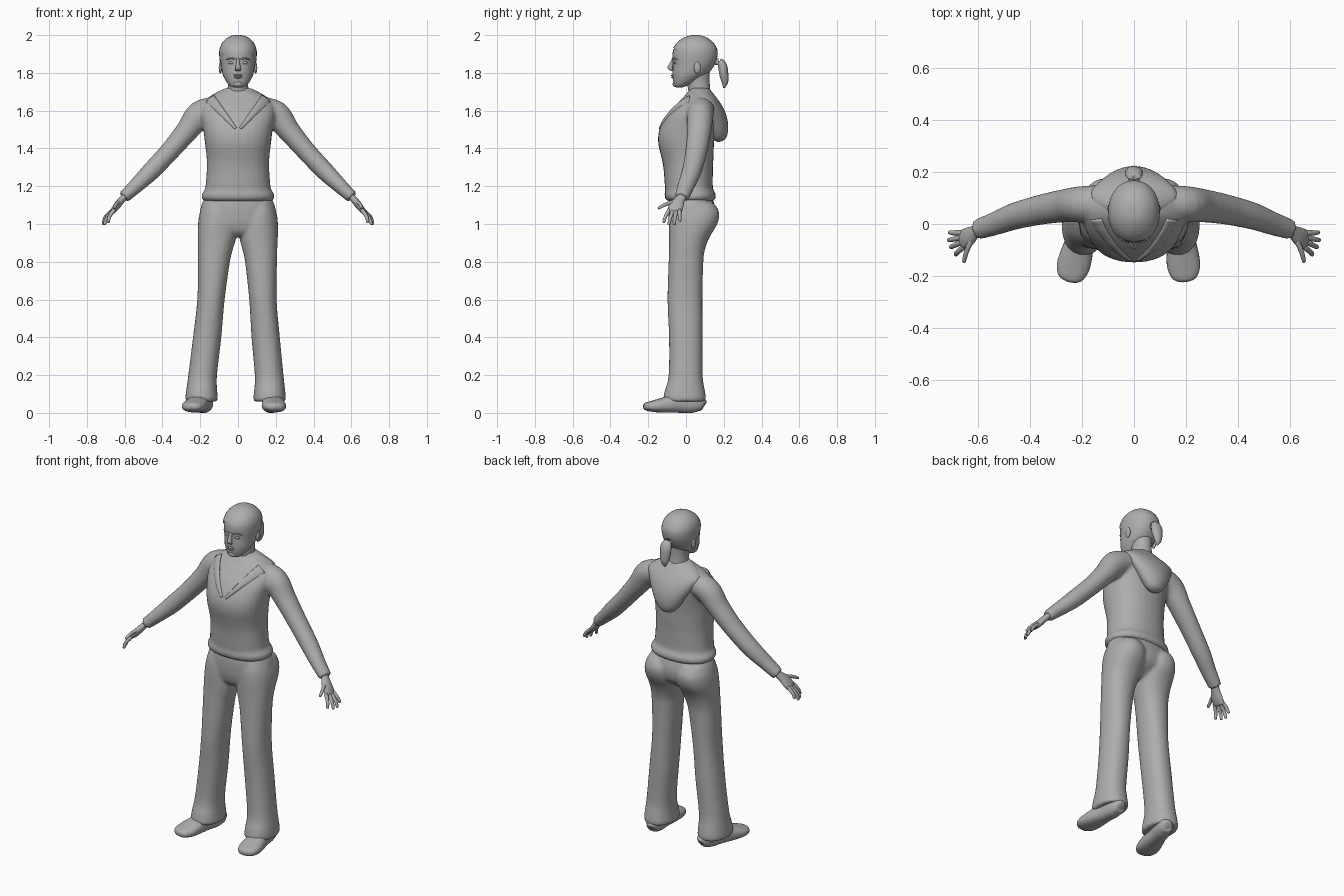
import bpy, bmesh, math
from mathutils import Vector
from mathutils.bvhtree import BVHTree

grey = bpy.data.materials.new("clay_grey")
grey.diffuse_color = (0.42, 0.42, 0.42, 1)
X, Y, Z = Vector((1, 0, 0)), Vector((0, 1, 0)), Vector((0, 0, 1))


def finish(name, bm):
    bmesh.ops.recalc_face_normals(bm, faces=bm.faces)
    me = bpy.data.meshes.new(name)
    for f in bm.faces:
        f.smooth = True
    bm.to_mesh(me)
    bm.free()
    me.materials.append(grey)
    ob = bpy.data.objects.new(name, me)
    bpy.context.collection.objects.link(ob)
    return ob


def smooth_rows(rows, steps):
    """Catmull-Rom through rows of numbers."""
    out = []
    for i in range(len(rows) - 1):
        p0, p1, p2, p3 = (rows[max(i - 1, 0)], rows[i], rows[i + 1], rows[min(i + 2, len(rows) - 1)])
        for s in range(steps):
            t = s / steps
            out.append([0.5 * (2 * b + (c - a) * t + (2 * a - 5 * b + 4 * c - d) * t * t
                               + (3 * b - a - 3 * c + d) * t ** 3) for a, b, c, d in zip(p0, p1, p2, p3)])
    return out + [list(rows[-1])]


def loft(name, rows, ref=None, n=28, steps=4, power=2.0, bm=None, mirror=1):
    """Skin rows of (x, y, z, rx, ry); ref turns rings along the path, ry lying along ref."""
    own = bm is None
    bm = bm or bmesh.new()
    rows = smooth_rows(rows, steps)
    rings = []
    for i, (x, y, z, rx, ry) in enumerate(rows):
        u, v = X, Y
        if ref:
            t = (Vector(rows[min(i + 1, len(rows) - 1)][:3]) - Vector(rows[max(i - 1, 0)][:3])).normalized()
            v = (ref - t * t.dot(ref)).normalized()
            u = v.cross(t)
        ring = []
        for k in range(n):
            c, s = math.cos(k * math.tau / n), math.sin(k * math.tau / n)
            c, s = (math.copysign(abs(w) ** (2 / power), w) for w in (c, s))
            p = Vector((x, y, z)) + u * max(rx, .001) * c + v * max(ry, .001) * s
            ring.append(bm.verts.new((p.x * mirror, p.y, max(p.z, 0))))
        rings.append(ring)
    for a, b in zip(rings, rings[1:]):
        for k in range(n):
            bm.faces.new((a[k], a[(k + 1) % n], b[(k + 1) % n], b[k]))
    bm.faces.new(rings[0])
    bm.faces.new(rings[-1])
    return finish(name, bm) if own else bm


def stack(rows):
    """(z, half width, front y, back y) to loft rows."""
    return [(0, (f + b) / 2, z, w, (b - f) / 2) for z, w, f, b in rows]


def blend(ob, voxel, rounds):
    m = ob.modifiers.new("fuse", 'REMESH')
    m.mode, m.voxel_size, m.use_smooth_shade = 'VOXEL', voxel, True
    s = ob.modifiers.new("soften", 'SMOOTH')
    s.factor, s.iterations = 0.5, rounds


def ball(name, loc, size):
    bm = bmesh.new()
    bmesh.ops.create_uvsphere(bm, u_segments=20, v_segments=12, radius=1)
    for v in bm.verts:
        v.co = Vector(a * b for a, b in zip(v.co, size)) + Vector(loc)
    return finish(name, bm)


# Sweater: torso with hem roll, plus both sleeves
torso = stack([(1.12, .172, -.09, .135), (1.132, .19, -.108, .155), (1.155, .193, -.114, .158),
               (1.178, .178, -.11, .147), (1.2, .172, -.112, .142), (1.3, .165, -.12, .143),
               (1.36, .167, -.132, .146), (1.42, .174, -.146, .148), (1.47, .18, -.147, .152),
               (1.52, .187, -.133, .158), (1.58, .198, -.098, .162), (1.63, .192, -.055, .16),
               (1.67, .158, -.015, .15), (1.7, .1, .01, .135), (1.712, .065, .02, .125)])
bm = loft("", torso, power=2.25, bm=bmesh.new())
chest = BVHTree.FromBMesh(bm)
sleeve = [(.11, .08, 1.615, .06, .07), (.2, .076, 1.58, .073, .07), (.27, .07, 1.493, .06, .064),
          (.36, .055, 1.387, .052, .058), (.46, .03, 1.28, .049, .052), (.54, 0, 1.202, .04, .045),
          (.585, -.015, 1.16, .035, .041), (.605, -.022, 1.142, .033, .038)]
for sd in (1, -1):
    loft("", sleeve, ref=Y, bm=bm, mirror=sd)
blend(finish("sweater", bm), .009, 5)

# Hood lying on the back, and folded V collar on the chest
loft("hood", stack([(1.435, .01, .165, .18), (1.45, .045, .14, .208), (1.49, .078, .12, .222),
                    (1.55, .112, .1, .22), (1.61, .148, .07, .2), (1.655, .168, .04, .172),
                    (1.69, .125, .02, .145), (1.715, .075, .02, .125), (1.72, .05, .03, .11)]))
for sd in (1, -1):
    rows = []
    for i in range(8):
        t = i / 7
        x, z = .012 + .135 * t, 1.505 + .155 * t
        hit = chest.ray_cast(Vector((x, -1, z)), Y)[0]
        rows.append((x, hit.y + .004, z, .008 + .022 * t, .011))
    loft("collar_fold", rows, ref=Y, n=16, mirror=sd)

# Trousers: pelvis and two flared legs
bm = loft("", stack([(1.165, .165, -.085, .13), (1.1, .194, -.093, .152), (1.05, .204, -.093, .158),
                     (1.0, .207, -.088, .145), (.96, .15, -.075, .1), (.935, .06, -.05, .06)]),
          power=2.2, bm=bmesh.new())
leg = [(1.11, .04, .18, -.07, .15), (1.06, .012, .203, -.085, .176), (1.0, .004, .212, -.09, .166),
       (.93, .008, .212, -.09, .125), (.87, .024, .21, -.09, .102), (.8, .04, .209, -.092, .092),
       (.6, .065, .21, -.098, .087), (.4, .08, .23, -.09, .088), (.2, .1, .252, -.092, .088),
       (.12, .098, .262, -.112, .1), (.075, .094, .266, -.12, .106), (.06, .1, .26, -.112, .1)]
for sd, lean in ((1, -.014), (-1, .014)):
    loft("", [((a + b) / 2 + lean * (1 - z), (f + k) / 2, z, (b - a) / 2, (k - f) / 2)
              for z, a, b, f, k in leg], power=2.2, bm=bm, mirror=sd)
blend(finish("trousers", bm), .009, 5)

# Shoes with flat soles, toes turned out
shoe = [(.095, .04, .015, .02), (.085, .045, .035, .035), (.04, .055, .046, .055), (-.03, .056, .05, .056),
        (-.1, .044, .06, .043), (-.16, .036, .064, .033), (-.2, .034, .052, .024),
        (-.217, .034, .034, .017), (-.224, .034, .008, .006)]
for sd, heel, toe in ((1, .168, .197), (-1, .165, .25)):
    loft("shoe", [(heel + (toe - heel) * (.09 - y) / .31, y, z, w, h) for y, z, w, h in shoe],
         ref=Z, power=2.4, mirror=sd)

# Hands: palm, four fingers and a thumb
digits = [((.655, -.088, 1.075), (.68, -.108, 1.04), (.687, -.118, 1.01)),
          ((.664, -.07, 1.068), (.695, -.084, 1.03), (.706, -.09, 1.0)),
          ((.667, -.052, 1.066), (.702, -.06, 1.03), (.714, -.062, 1.0)),
          ((.664, -.034, 1.072), (.698, -.034, 1.042), (.71, -.032, 1.018)),
          ((.625, -.06, 1.12), (.645, -.105, 1.105), (.655, -.143, 1.085))]
for sd in (1, -1):
    loft("palm", [(.59, -.015, 1.157, .018, .025), (.612, -.03, 1.132, .018, .026),
                  (.638, -.05, 1.1, .019, .038), (.662, -.06, 1.068, .014, .037),
                  (.668, -.062, 1.06, .006, .028)], ref=Y, n=20, mirror=sd)
    for i, (a, b, c) in enumerate(digits):
        end = tuple(q + (q - p) * .12 for p, q in zip(b, c))
        loft("thumb" if i == 4 else "finger",
             [(*a, .011, .011), (*b, .0095, .0095), (*c, .0075, .0075), (*end, .001, .001)],
             ref=X if i == 4 else Y, n=12, mirror=sd)

# Neck and head
loft("neck", [(0, .075, 1.66, .07, .06), (0, .07, 1.71, .056, .058), (0, .063, 1.76, .054, .062),
              (0, .06, 1.81, .06, .066)])
skull = stack([(1.722, .018, -.05, -.02), (1.73, .04, -.06, .0), (1.748, .058, -.066, .045),
               (1.775, .074, -.07, .085), (1.8, .083, -.072, .12), (1.84, .09, -.07, .148),
               (1.88, .095, -.072, .162), (1.92, .094, -.068, .162), (1.955, .08, -.045, .142),
               (1.98, .055, -.012, .112), (1.993, .028, .02, .08), (1.996, .004, .045, .055)])
loft("head", skull, power=2.1)

# Hair: a slightly larger skull cut along the sloping hairline
bm = loft("", [(x, y, z + .004, rx + .004, ry + .004) for x, y, z, rx, ry in skull], power=2.1, bm=bmesh.new())
bmesh.ops.bisect_plane(bm, geom=bm.verts[:] + bm.edges[:] + bm.faces[:], plane_co=(0, -.07, 1.935),
                       plane_no=(0, .64, .77), clear_inner=True)
finish("hair", bm)
loft("ponytail", [(0, .15, 1.855, .014, .014), (0, .178, 1.858, .026, .02), (0, .194, 1.835, .034, .024),
                  (0, .2, 1.795, .033, .024), (0, .206, 1.75, .022, .017), (0, .2, 1.72, .004, .004)],
     ref=Y, n=20)

# Face
loft("nose", [(0, -.066, 1.878, .008, .008), (0, -.074, 1.855, .009, .011), (0, -.084, 1.83, .014, .014),
              (0, -.078, 1.815, .016, .01), (0, -.068, 1.81, .01, .006)], n=16)
ball("upper_lip", (0, -.07, 1.787), (.023, .01, .005))
ball("lower_lip", (0, -.069, 1.777), (.02, .01, .006))
ball("chin", (0, -.054, 1.741), (.026, .017, .016))
for sd in (1, -1):
    ball("eye", (sd * .036, -.059, 1.853), (.015, .009, .007))
    loft("brow", [(.014, -.067, 1.872, .004, .005), (.036, -.063, 1.878, .005, .006),
                  (.062, -.047, 1.87, .003, .004)], ref=Y, n=12, mirror=sd)
    ball("ear", (sd * .093, .06, 1.828), (.009, .018, .031))
